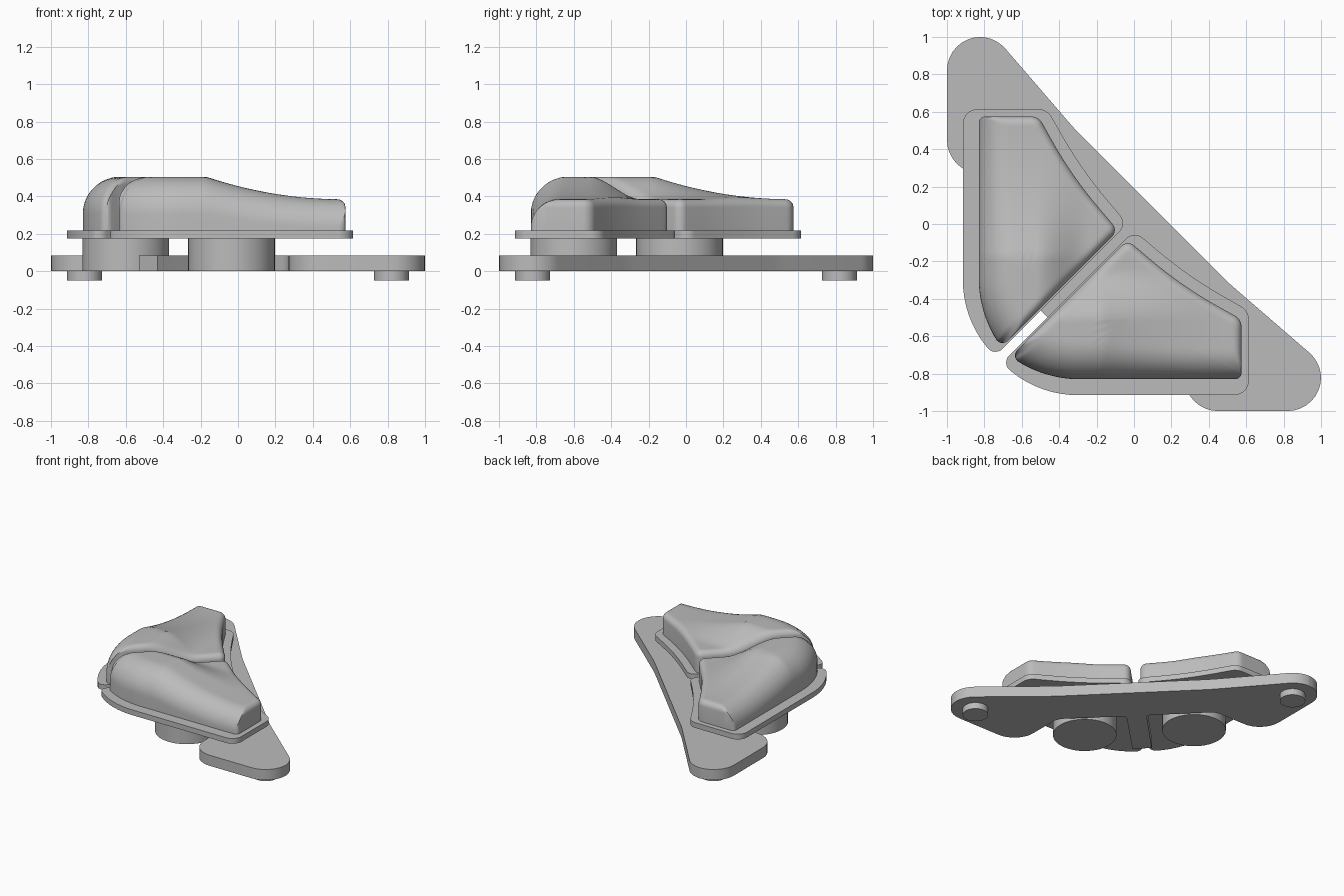
import bpy, bmesh, math
from mathutils import Vector
from mathutils.geometry import intersect_point_line

cube = bpy.data.objects.get("Cube")
if cube:
    bpy.data.objects.remove(cube)

grey = bpy.data.materials.new("plain_grey")
grey.use_nodes = True
grey.diffuse_color = (0.5, 0.5, 0.5, 1)
grey.node_tree.nodes["Principled BSDF"].inputs["Base Color"].default_value = (0.5, 0.5, 0.5, 1)


def rounded(corners, seg=8):
    """Closed outline with circular arcs; corners are (x, y, cut length)."""
    out, n = [], len(corners)
    for i, (x, y, cut) in enumerate(corners):
        p = Vector((x, y))
        da = (Vector(corners[i - 1][:2]) - p).normalized()
        db = (Vector(corners[(i + 1) % n][:2]) - p).normalized()
        if cut == 0:
            out.append(p)
            continue
        w = math.sqrt(max(0, (1 - da.dot(db)) / 2))
        a, b = p + da * cut, p + db * cut
        for k in range(seg + 1):
            t = k / seg
            u, v, q = (1 - t) ** 2, 2 * w * t * (1 - t), t * t
            out.append((a * u + p * v + b * q) / (u + v + q))
    return out


def resample(pts, step=0.03):
    out = []
    for a, b in zip(pts, pts[1:] + pts[:1]):
        m = max(1, math.ceil((b - a).length / step))
        out += [a.lerp(b, k / m) for k in range(m)]
    return out


def finish(bm, name, angle=35):
    bmesh.ops.remove_doubles(bm, verts=bm.verts, dist=0.0005)
    bmesh.ops.recalc_face_normals(bm, faces=bm.faces)
    me = bpy.data.meshes.new(name)
    bm.to_mesh(me)
    bm.free()
    ob = bpy.data.objects.new(name, me)
    bpy.context.collection.objects.link(ob)
    me.materials.append(grey)
    bpy.ops.object.select_all(action='DESELECT')
    ob.select_set(True)
    bpy.context.view_layer.objects.active = ob
    bpy.ops.object.shade_smooth_by_angle(angle=math.radians(angle))
    return ob


def slab(name, pts, z0, z1):
    bm = bmesh.new()
    face = bm.faces.new([bm.verts.new((p.x, p.y, z0)) for p in pts])
    new = bmesh.ops.extrude_face_region(bm, geom=[face])["geom"]
    bmesh.ops.translate(bm, vec=(0, 0, z1 - z0),
                        verts=[g for g in new if isinstance(g, bmesh.types.BMVert)])
    return finish(bm, name)


def lathe(name, centre, rings, seg=48):
    """Closed turned solid from (radius, z) rings."""
    bm = bmesh.new()
    loops = [[bm.verts.new((centre[0] + r * math.cos(2 * math.pi * k / seg),
                            centre[1] + r * math.sin(2 * math.pi * k / seg), z))
              for k in range(seg)] for r, z in rings]
    for a, b in zip(loops, loops[1:]):
        for k in range(seg):
            j = (k + 1) % seg
            bm.faces.new((a[k], a[j], b[j], b[k]))
    bm.faces.new(loops[0])
    bm.faces.new(loops[-1])
    return finish(bm, name)


def swap(pts):
    return [Vector((p.y, p.x)) for p in pts]


# Base plate: half outline mirrored across the diagonal
half = [(0.5, -0.31, 0.05), (1, -0.742, 0.085), (1, -1, 0.179), (0.27, -1, 0.179),
        (0.27, -0.55, 0.05), (-0.09, -0.194, 0.03), (-0.43, -0.53, 0)]
plate = slab("base_plate", rounded(half + [(y, x, c) for x, y, c in reversed(half)]), 0, 0.085)

# Countersunk screw holes
for side in (1, -1):
    cutter = lathe("hole_cutter", (0.82 * side, -0.82 * side),
                   [(0.093, -0.05), (0.093, 0.04), (0.139, 0.085), (0.139, 0.15)])
    mod = plate.modifiers.new("hole", 'BOOLEAN')
    mod.operation, mod.solver, mod.object = 'DIFFERENCE', 'EXACT', cutter
    bpy.context.view_layer.objects.active = plate
    bpy.ops.object.modifier_apply(modifier=mod.name)
    bpy.data.objects.remove(cutter)
bpy.context.view_layer.objects.active = plate
plate.select_set(True)
bpy.ops.object.shade_smooth_by_angle(angle=math.radians(30))

# Outlines of one button: thin flange and domed cap
flange = rounded([(0.0, -0.035, 0.06), (0.29, -0.28, 0.22), (0.615, -0.465, 0.05),
                  (0.615, -0.915, 0.08), (-0.5, -0.915, 0.2), (-0.71, -0.745, 0.06)])
cap = resample(rounded([(-0.035, -0.085, 0.045), (0.26, -0.335, 0.22), (0.575, -0.51, 0.04),
                        (0.575, -0.83, 0.035), (-0.47, -0.83, 0.18), (-0.66, -0.71, 0.05)]))


def segments(pts):
    return list(zip(pts, pts[1:] + pts[:1]))


def is_front(a, b):
    # outward normal of a clockwise outline
    d = (b - a).normalized()
    return d.x < -0.2 and -d.y <= 0.05


def distance(p, segs):
    best = 9
    for a, b in segs:
        d = b - a
        t = min(1, max(0, (p - a).dot(d) / max(d.length_squared, 1e-9)))
        best = min(best, (p - a - d * t).length)
    return best


def fillet(d, r):
    u = min(1, max(0, 1 - d / r))
    return r * (1 - math.sqrt(1 - u * u))


edges = segments(cap)
front = [s for s in edges if is_front(*s)]


def cap_height(p):
    # crown that dips towards the far end and the inner corner
    v = min(1, max(0, (p.x + 0.17) / 0.72))
    w = min(1, max(0, (p.y + 0.52) / 0.28))
    k = (1 - v) ** 2 * (1 - w * w * (3 - 2 * w))
    big = fillet(min(distance(p, front), p.y + 0.83), 0.155 + 0.045 * k)
    small = fillet(distance(p, edges), 0.045)
    return max(0.225, 0.385 + 0.12 * k - max(big, small))


def cap_rings():
    centre = Vector((0, -0.5))
    steps = [0, 0.004, 0.012, 0.025, 0.04, 0.06, 0.085, 0.11, 0.15, 0.2, 0.25, 0.3,
             0.36, 0.43, 0.5, 0.58, 0.66, 0.74, 0.82, 0.91]
    rings = [[(p.x, p.y, 0.21) for p in cap]]
    for t in steps:
        ring = [p.lerp(centre, t) for p in cap]
        rings.append([(p.x, p.y, cap_height(p)) for p in ring])
    return rings, (centre.x, centre.y, cap_height(centre))


rings, peak = cap_rings()


def build_cap(name, mirrored):
    def vert(c):
        return bm.verts.new((c[1], c[0], c[2]) if mirrored else c)
    bm = bmesh.new()
    loops = [[vert(c) for c in ring] for ring in rings]
    top, n = vert(peak), len(cap)
    for k in range(n):
        j = (k + 1) % n
        for a, b in zip(loops, loops[1:]):
            bm.faces.new((a[k], a[j], b[j], b[k]))
        bm.faces.new((loops[-1][k], loops[-1][j], top))
    bm.faces.new(loops[0])
    finish(bm, name, 50)


# Two buttons, mirrored across the diagonal, each on a round post
for label, mirrored in (("front", False), ("side", True)):
    post = (-0.6, -0.035) if mirrored else (-0.035, -0.6)
    lathe(label + "_post", post, [(0.232, 0), (0.232, 0.18)])
    slab(label + "_flange", swap(flange) if mirrored else flange, 0.175, 0.217)
    build_cap(label + "_cap", mirrored)
